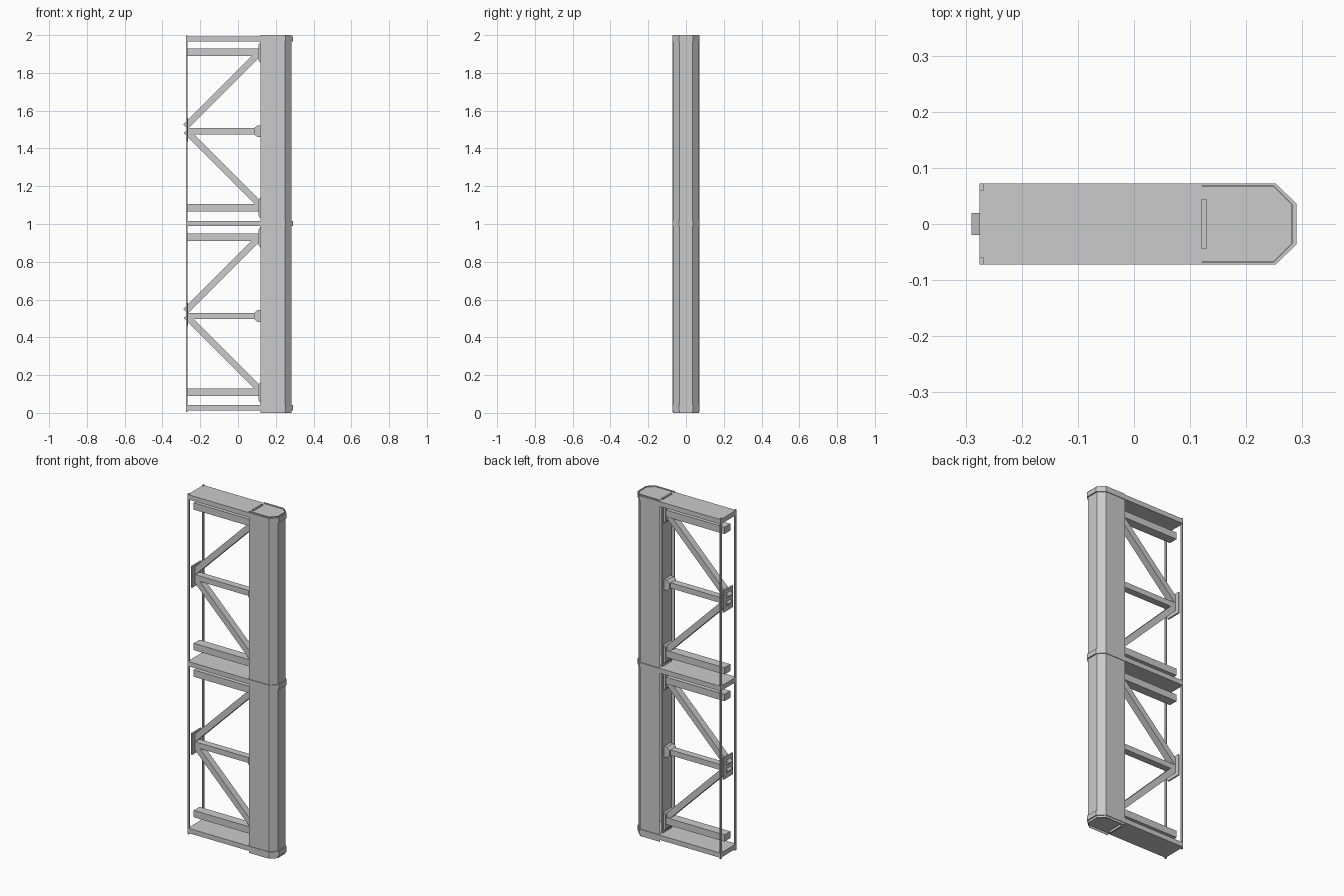
import bpy, bmesh, math
from mathutils import Vector

if "Cube" in bpy.data.objects:
    bpy.data.objects.remove(bpy.data.objects["Cube"])

def prism(name, pts, axis, a, b):
    """Extrude a 2D polygon: axis 'y' takes (x, z) points, axis 'z' takes (x, y) points."""
    bm = bmesh.new()
    def p3(p, t):
        return (p[0], t, p[1]) if axis == 'y' else (p[0], p[1], t)
    lo = [bm.verts.new(p3(p, a)) for p in pts]
    hi = [bm.verts.new(p3(p, b)) for p in pts]
    n = len(pts)
    bm.faces.new(lo)
    bm.faces.new(hi)
    for i in range(n):
        bm.faces.new((lo[i], lo[(i + 1) % n], hi[(i + 1) % n], hi[i]))
    bmesh.ops.recalc_face_normals(bm, faces=bm.faces)
    me = bpy.data.meshes.new(name)
    bm.to_mesh(me)
    bm.free()
    ob = bpy.data.objects.new(name, me)
    bpy.context.collection.objects.link(ob)
    return ob

def box(name, x0, x1, y0, y1, z0, z1):
    return prism(name, [(x0, z0), (x1, z0), (x1, z1), (x0, z1)], 'y', y0, y1)

def strut(name, p, q, w, hy):
    p, q = Vector(p), Vector(q)
    d = (q - p).normalized()
    n = Vector((-d.y, d.x)) * w / 2
    return prism(name, [p + n, q + n, q - n, p - n], 'y', -hy, hy)

# Column: thin channel shell open towards -x, with an inset web plate
outer = [(0.12, -0.069), (0.249, -0.069), (0.283, -0.035),
         (0.283, 0.035), (0.249, 0.069), (0.12, 0.069)]
t = 0.002
inner = [(0.12, -0.069 + t), (0.248, -0.069 + t), (0.283 - t, -0.034),
         (0.283 - t, 0.034), (0.248, 0.069 - t), (0.12, 0.069 - t)]
prism("column_shell", outer + inner[::-1], 'z', 0, 2)
box("column_web", 0.12, 0.13, -0.044, 0.044, 0, 2)

# Horizontal divider plates with chamfered nose
plate = [(-0.275, -0.0725), (0.252, -0.0725), (0.29, -0.036),
         (0.29, 0.036), (0.252, 0.0725), (-0.275, 0.0725)]
for z in (0.027, 1.003, 1.979):
    prism("divider_plate", plate, 'z', z - 0.014, z + 0.014)

# Thin rear edge bars
for s in (-1, 1):
    y = s * 0.066
    box("edge_bar", -0.275, -0.268, y - 0.0065, y + 0.0065, 0.005, 1.998)

# Two identical truss bays
for b in (0, 0.978):
    for z in (0.109, 0.931):
        box("end_beam", -0.268, 0.12, -0.027, 0.027, b + z - 0.02, b + z + 0.02)
        # chamfered gusset on the column
        prism("column_gusset", [(0.12, b + z - 0.058), (0.12, b + z + 0.055),
              (0.109, b + z + 0.04), (0.109, b + z - 0.043)], 'y', -0.036, 0.036)
    zm = b + 0.513
    box("middle_beam", -0.27, 0.1, -0.02, 0.02, zm - 0.016, zm + 0.016)
    prism("middle_bracket", [(0.085, zm - 0.016), (0.103, zm - 0.031), (0.12, zm - 0.031),
          (0.12, zm + 0.031), (0.103, zm + 0.031), (0.085, zm + 0.016)], 'y', -0.03, 0.03)
    strut("lower_diagonal", (0.115, b + 0.125), (-0.275, zm + 0.002), 0.034, 0.02)
    strut("upper_diagonal", (0.115, b + 0.93), (-0.278, b + 0.537), 0.034, 0.02)
    box("rear_gusset", -0.275, -0.266, -0.044, 0.044, b + 0.46, b + 0.585)
